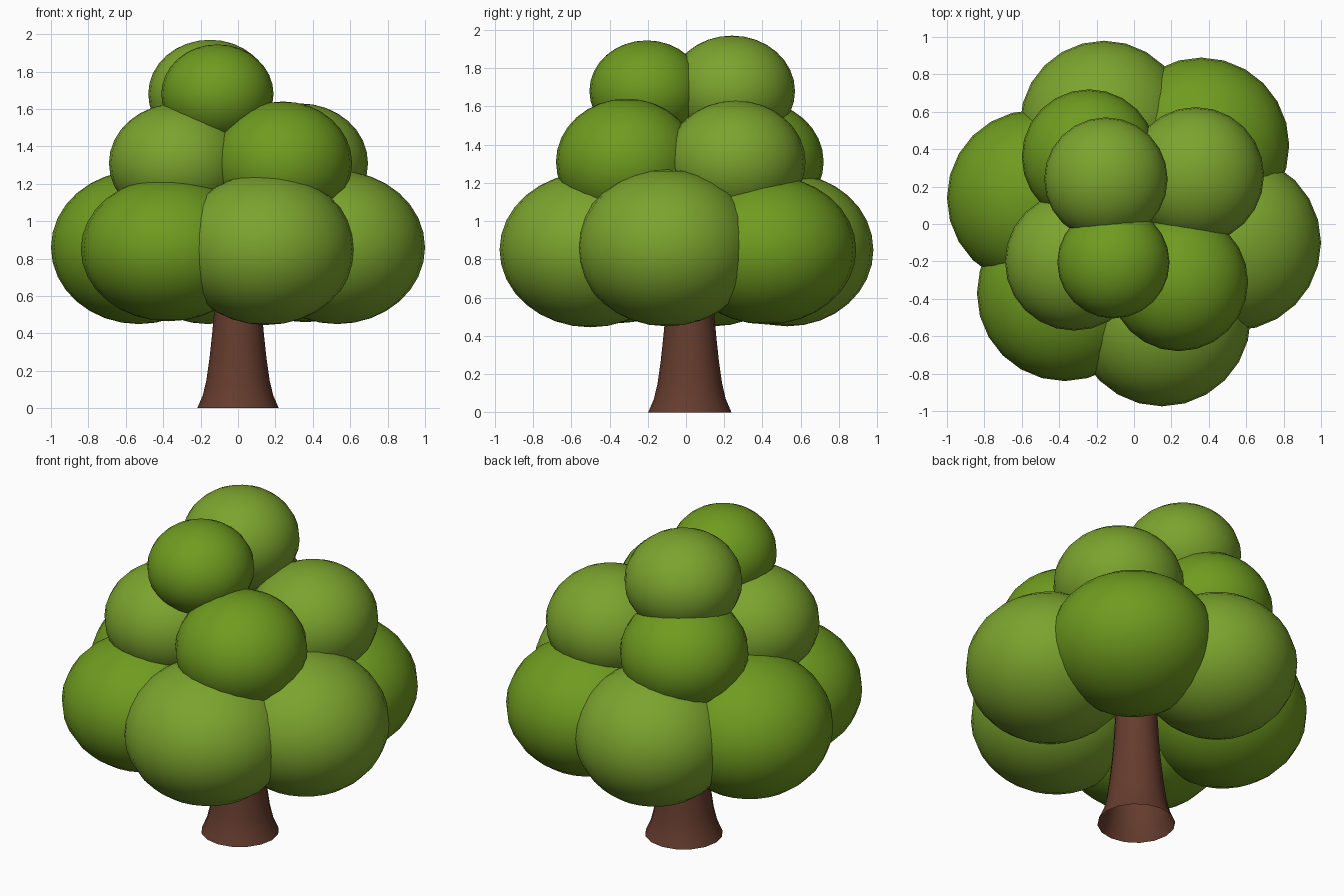
import bpy, bmesh
from math import cos, sin, pi

if "Cube" in bpy.data.objects:
    bpy.data.objects.remove(bpy.data.objects["Cube"])


def material(name, rgb):
    m = bpy.data.materials.new(name)
    m.diffuse_color = (*rgb, 1)
    m.use_nodes = True
    m.node_tree.nodes["Principled BSDF"].inputs["Base Color"].default_value = m.diffuse_color
    return m


LIGHT = material("leaf_light", (0.20, 0.37, 0.027))
DARK = material("leaf_dark", (0.16, 0.33, 0.014))
BARK = material("bark", (0.13, 0.045, 0.027))


def finish(name, bm, mat, loc):
    for f in bm.faces:
        f.smooth = True
    me = bpy.data.meshes.new(name)
    bm.to_mesh(me)
    bm.free()
    me.materials.append(mat)
    ob = bpy.data.objects.new(name, me)
    ob.location = loc
    bpy.context.collection.objects.link(ob)


def blob(name, x, y, z, r, rz, mat):
    bm = bmesh.new()
    bmesh.ops.create_uvsphere(bm, u_segments=24, v_segments=16, radius=1)
    bmesh.ops.scale(bm, vec=(r, r, rz), verts=bm.verts)
    finish(name, bm, mat, (x, y, z))


# Foliage tiers: x, y, z, horizontal radius, vertical radius, shade
tiers = {
    "lower_foliage": [
        (0.53, -0.10, 0.86, 0.47, 0.41, LIGHT),
        (0.36, 0.42, 0.85, 0.47, 0.39, DARK),
        (-0.16, 0.53, 0.85, 0.45, 0.40, LIGHT),
        (-0.53, 0.14, 0.86, 0.47, 0.41, DARK),
        (-0.37, -0.37, 0.85, 0.47, 0.385, DARK),
        (0.15, -0.50, 0.85, 0.475, 0.405, LIGHT)],
    "middle_foliage": [
        (0.33, 0.26, 1.31, 0.365, 0.32, LIGHT),
        (-0.24, 0.36, 1.31, 0.36, 0.32, DARK),
        (-0.32, -0.20, 1.31, 0.37, 0.32, LIGHT),
        (0.24, -0.31, 1.31, 0.37, 0.33, DARK)],
    "top_foliage": [
        (-0.15, 0.24, 1.68, 0.33, 0.29, LIGHT),
        (-0.11, -0.205, 1.68, 0.30, 0.265, DARK)],
}
for tier, blobs in tiers.items():
    for i, b in enumerate(blobs, 1):
        blob(f"{tier}_{i}", *b)

# Flared trunk, open at the base, its top hidden in the foliage
profile = [(0.218, 0), (0.188, 0.07), (0.169, 0.15), (0.152, 0.27),
           (0.138, 0.40), (0.129, 0.50), (0.115, 0.75), (0.10, 1.0)]
bm = bmesh.new()
N = 16
rings = [[bm.verts.new((r * cos(2 * pi * k / N), r * sin(2 * pi * k / N), z))
          for k in range(N)] for r, z in profile]
for a, b in zip(rings, rings[1:]):
    for k in range(N):
        j = (k + 1) % N
        bm.faces.new((a[k], a[j], b[j], b[k]))
finish("trunk", bm, BARK, (0, 0.02, 0))
